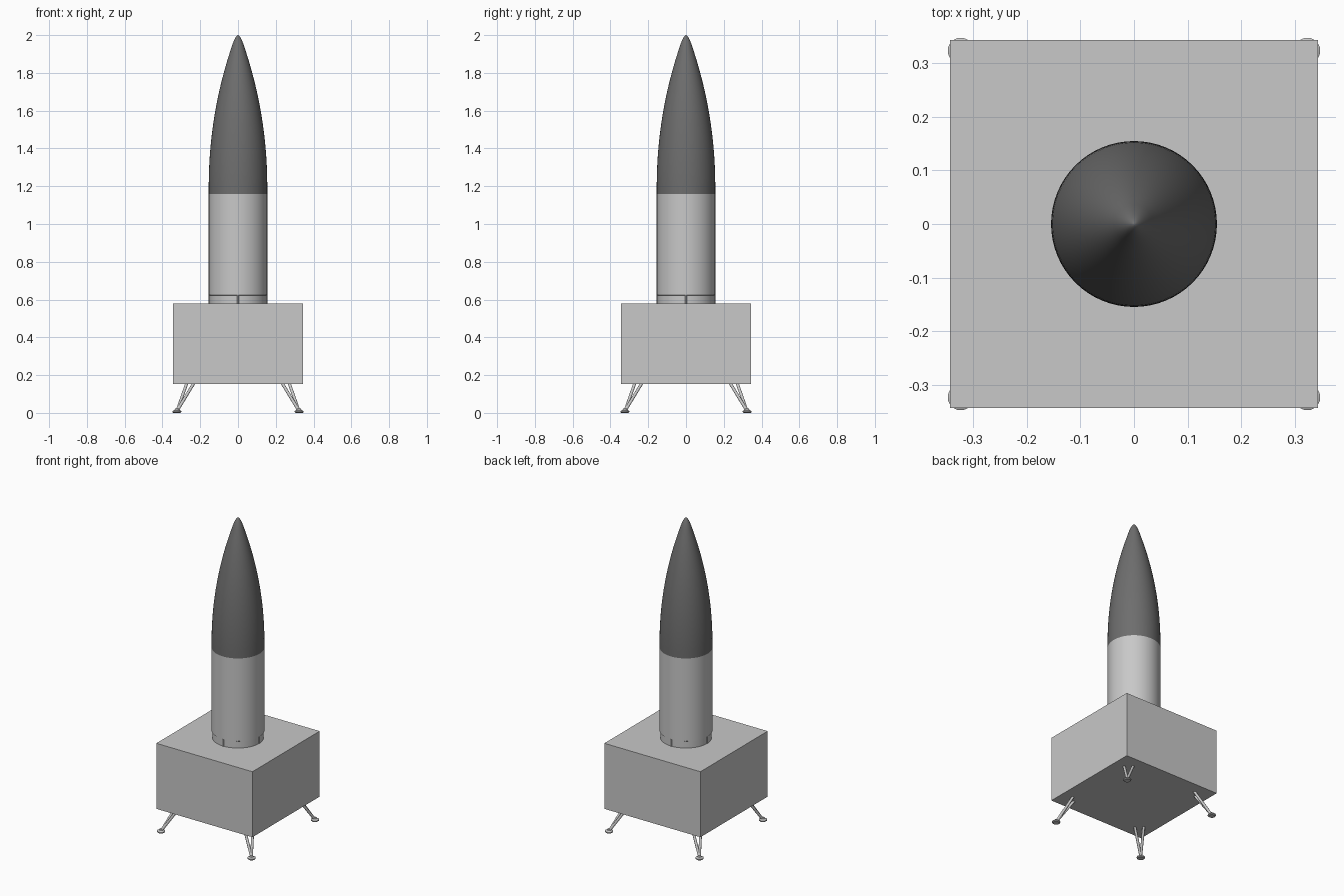
import bpy, bmesh, math
from mathutils import Vector

if "Cube" in bpy.data.objects:
    bpy.data.objects.remove(bpy.data.objects["Cube"])


def material(name, v):
    m = bpy.data.materials.new(name)
    m.diffuse_color = (v, v, v, 1)
    m.use_nodes = True
    m.node_tree.nodes["Principled BSDF"].inputs["Base Color"].default_value = m.diffuse_color
    return m


GREY = material("light grey", 0.58)
DARK = material("dark grey", 0.155)


def finish(bm, name, mat, smooth=True):
    bmesh.ops.recalc_face_normals(bm, faces=bm.faces)
    me = bpy.data.meshes.new(name)
    bm.to_mesh(me)
    bm.free()
    me.materials.append(mat)
    ob = bpy.data.objects.new(name, me)
    bpy.context.collection.objects.link(ob)
    if smooth:
        bpy.ops.object.select_all(action='DESELECT')
        ob.select_set(True)
        bpy.context.view_layer.objects.active = ob
        bpy.ops.object.shade_smooth_by_angle(angle=math.radians(30))
    return ob


def lathe(name, profile, mat, n=64, center=(0, 0)):
    """Spin (radius, z) points about a vertical axis, closing both ends."""
    bm = bmesh.new()
    rings = []
    for r, z in profile:
        if r < 1e-5:
            rings.append([bm.verts.new((center[0], center[1], z))] * n)
        else:
            rings.append([bm.verts.new((center[0] + r * math.cos(math.tau * i / n),
                                        center[1] + r * math.sin(math.tau * i / n), z))
                          for i in range(n)])
    for a, b in zip(rings, rings[1:]):
        for i in range(n):
            j = (i + 1) % n
            bm.faces.new(list(dict.fromkeys((a[i], a[j], b[j], b[i]))))
    for ring in (rings[0], rings[-1]):
        if ring[0] is not ring[1]:
            bm.faces.new(ring)
    return finish(bm, name, mat)


def box(name, lo, hi, mat):
    bm = bmesh.new()
    bmesh.ops.create_cube(bm, size=1)
    for v in bm.verts:
        v.co = [lo[k] + (v.co[k] + 0.5) * (hi[k] - lo[k]) for k in range(3)]
    return finish(bm, name, mat, smooth=False)


def rod(name, p, q, r, mat):
    p, q = Vector(p), Vector(q)
    d = q - p
    bm = bmesh.new()
    bmesh.ops.create_cone(bm, cap_ends=True, segments=16, radius1=r, radius2=r, depth=d.length)
    rot = d.to_track_quat('Z', 'Y').to_matrix()
    for v in bm.verts:
        v.co = rot @ v.co + (p + q) / 2
    return finish(bm, name, mat)


# launch box
box("launch_box", (-0.344, -0.344, 0.154), (0.344, 0.344, 0.578), GREY)

# rocket body with a slightly recessed skirt
R = 0.155
lathe("body_tube", [(0.151, 0.57), (0.151, 0.622), (R, 0.624), (R, 1.16)], GREY)

# four thin clamps around the skirt
for k, side in enumerate(("right", "back", "left", "front")):
    a = k * math.pi / 2
    c, s = math.cos(a), math.sin(a)
    rod("skirt_clamp_" + side, (0.150 * c, 0.150 * s, 0.578),
        (0.150 * c, 0.150 * s, 0.623), 0.005, GREY)

# ogive nose with a rounded tip
Z0, L, Z1 = 1.20, 0.83, 1.92
rho = (R * R + L * L) / (2 * R)
prof = [(R, 1.16)]
for i in range(25):
    x = (Z1 - Z0) * i / 24
    prof.append((math.sqrt(rho * rho - x * x) - (rho - R), Z0 + x))
tip = prof[-1][0]
for i in range(1, 13):
    t = 1 - (1 - i / 12) ** 2
    prof.append((tip * (1 - t) ** 0.6, Z1 + (2.0 - Z1) * t))
lathe("nose_cone", prof, DARK)

# four legs: round foot and a splayed pair of struts
for sx, xn in ((-1, "left"), (1, "right")):
    for sy, yn in ((-1, "front"), (1, "back")):
        tag = yn + "_" + xn
        f = 0.324
        lathe("foot_" + tag, [(0.019, 0), (0.024, 0.004), (0.024, 0.010),
                              (0.012, 0.016), (0.009, 0.022)],
              GREY, n=24, center=(sx * f, sy * f))
        for n, (tx, ty) in enumerate(((0.27, 0.232), (0.232, 0.27))):
            rod("strut_%s_%d" % (tag, n + 1),
                (sx * (f - 0.002), sy * (f - 0.002), 0.012),
                (sx * tx, sy * ty, 0.160), 0.008, GREY)
